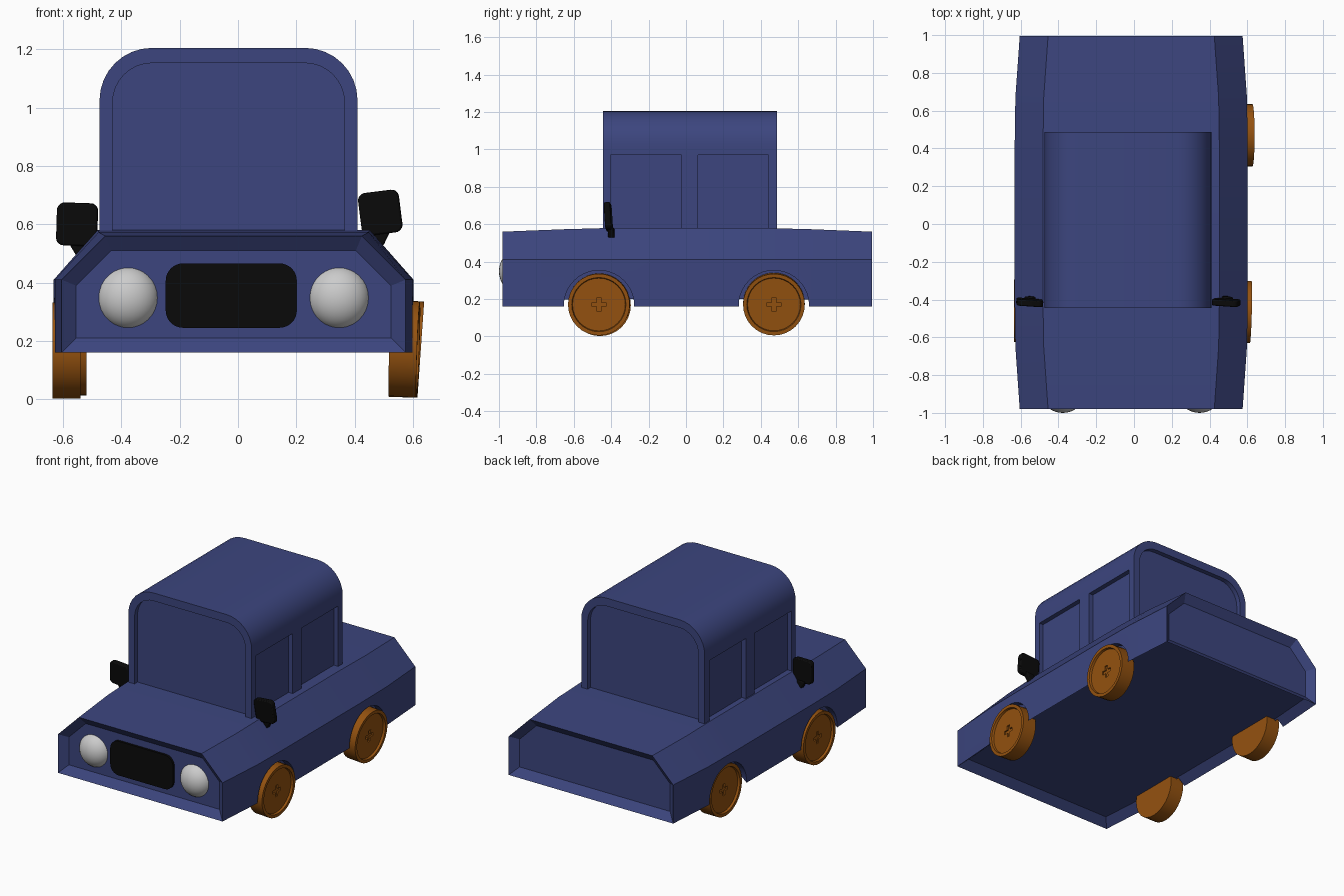
import bpy, bmesh, math
from mathutils import Matrix

if "Cube" in bpy.data.objects:
    bpy.data.objects.remove(bpy.data.objects["Cube"])

CX = -0.015  # body centre line


def material(name, rgb):
    m = bpy.data.materials.new(name)
    m.diffuse_color = (*rgb, 1)
    m.use_nodes = True
    m.node_tree.nodes["Principled BSDF"].inputs["Base Color"].default_value = m.diffuse_color
    return m


BLUE = material("blue", (0.045, 0.06, 0.21))
ORANGE = material("orange", (0.30, 0.085, 0.005))
BLACK = material("black", (0.003, 0.003, 0.003))


def finish(bm, name, mat=None, smooth=True):
    bmesh.ops.recalc_face_normals(bm, faces=bm.faces)
    me = bpy.data.meshes.new(name)
    bm.to_mesh(me)
    bm.free()
    ob = bpy.data.objects.new(name, me)
    bpy.context.collection.objects.link(ob)
    if mat:
        me.materials.append(mat)
    if smooth:
        soften(ob)
    return ob


def select(ob):
    bpy.ops.object.select_all(action='DESELECT')
    ob.select_set(True)
    bpy.context.view_layer.objects.active = ob


def soften(ob):
    select(ob)
    bpy.ops.object.shade_smooth_by_angle(angle=math.radians(25))


def cut(ob, cutters):
    for c in cutters:
        c.hide_render = True
        mod = ob.modifiers.new("cut", 'BOOLEAN')
        mod.operation, mod.solver, mod.object = 'DIFFERENCE', 'EXACT', c
        select(ob)
        bpy.ops.object.modifier_apply(modifier=mod.name)
        bpy.data.objects.remove(c)


def rounded(x0, x1, z0, z1, top, bottom=0, n=8):
    """Rectangle outline in x and z with rounded corners."""
    pts = []
    for cx, cz, r, a0 in ((x1, z1, top, 0), (x0, z1, top, 90), (x0, z0, bottom, 180), (x1, z0, bottom, 270)):
        cx += -r if cx == x1 else r
        cz += -r if cz == z1 else r
        for i in range(n + 1 if r else 1):
            a = math.radians(a0 + 90 * i / n)
            pts.append((cx + r * math.cos(a), cz + r * math.sin(a)))
    return pts


def loft(sections):
    """Skin a list of (y, outline) sections and cap the ends."""
    bm = bmesh.new()
    rings = [[bm.verts.new((x, y, z)) for x, z in pts] for y, pts in sections]
    for a, b in zip(rings, rings[1:]):
        for i in range(len(a)):
            j = (i + 1) % len(a)
            bm.faces.new((a[i], a[j], b[j], b[i]))
    bm.faces.new(rings[0])
    bm.faces.new(rings[-1])
    return bm


def box(name, x0, x1, y0, y1, z0, z1):
    return finish(loft([(y, [(x0, z0), (x1, z0), (x1, z1), (x0, z1)]) for y in (y0, y1)]), name, smooth=False)


# Lower body: chamfered section, slightly narrower at both ends
def section(w, top):
    half = [(w, 0.16), (w, 0.41), (w - 0.15, top)]
    return [(CX + x, z) for x, z in half] + [(CX - x, z) for x, z in reversed(half)]


bm = loft([(-0.98, section(0.59, 0.56)), (-0.65, section(0.613, 0.573)), (-0.4, section(0.617, 0.58)),
           (0.4, section(0.617, 0.58)), (0.67, section(0.613, 0.573)), (0.995, section(0.59, 0.56))])
bmesh.ops.recalc_face_normals(bm, faces=bm.faces)
# Recessed nose, tail and underside
for test, depth in ((lambda n: n.y < -0.9, 0.04), (lambda n: n.y > 0.9, 0.04), (lambda n: n.z < -0.9, 0.045)):
    faces = [f for f in bm.faces if test(f.normal)]
    bmesh.ops.inset_region(bm, faces=faces, thickness=0.05, depth=-depth, use_even_offset=True)
    bm.normal_update()
body = finish(bm, "body", BLUE, smooth=False)

# Wheel arches: shallow notches in the sides
arches = []
for s in (-1, 1):
    for y in (-0.465, 0.47):
        c = bmesh.new()
        bmesh.ops.create_cone(c, cap_ends=True, segments=40, radius1=0.188, radius2=0.188, depth=0.2,
                              matrix=Matrix.Translation((CX + s * 0.672, y, 0.165)) @ Matrix.Rotation(math.pi / 2, 4, 'Y'))
        arches.append(finish(c, "arch_cutter", smooth=False))
cut(body, arches)
soften(body)

# Cabin with recessed windows on all four sides
outline = rounded(-0.475, 0.41, 0.5, 1.205, 0.18)
cabin = finish(loft([(-0.445, outline), (0.487, outline)]), "cabin", BLUE, smooth=False)
pane = rounded(-0.43, 0.365, 0.56, 1.153, 0.135)
cutters = [finish(loft([(a, pane), (b, pane)]), "window_cutter", smooth=False)
           for a, b in ((-0.6, -0.415), (0.457, 0.6))]
for y0, y1 in ((-0.405, -0.025), (0.065, 0.44)):
    cutters += [box("side_cutter", x0, x1, y0, y1, 0.56, 0.97) for x0, x1 in ((-0.6, -0.445), (0.38, 0.6))]
cut(cabin, cutters)
soften(cabin)

# Grille
grille = rounded(-0.248, 0.202, 0.245, 0.466, 0.06, 0.06)
finish(loft([(-0.955, grille), (-0.92, grille)]), "grille", BLACK)

# Headlights
for side, x in (("left", -0.377), ("right", 0.347)):
    b = bmesh.new()
    bmesh.ops.create_uvsphere(b, u_segments=32, v_segments=16, radius=1,
                              matrix=Matrix.Translation((x, -0.91, 0.348)) @ Matrix.Diagonal((0.107, 0.09, 0.109, 1)))
    finish(b, "headlight_" + side)


# Wheels: button-like discs with a recessed face and a small cross groove
def wheel(name, side, x, y, z, camber, toe):
    bm = bmesh.new()
    n = 32
    profile = [(-0.095, 0.165), (0, 0.165), (0, 0.145), (-0.014, 0.141)]
    rings = [[bm.verts.new((px, r * math.cos(2 * math.pi * i / n), r * math.sin(2 * math.pi * i / n)))
              for i in range(n)] for px, r in profile]
    for a, b in zip(rings, rings[1:]):
        for i in range(n):
            j = (i + 1) % n
            bm.faces.new((a[i], a[j], b[j], b[i]))
    bm.faces.new(rings[0])
    bm.faces.new(rings[-1])
    ob = finish(bm, name, ORANGE, smooth=False)
    cut(ob, [box("groove_cutter", -0.024, 0.02, -a, a, -b, b) for a, b in ((0.038, 0.011), (0.011, 0.038))])
    soften(ob)
    ob.location = (x, y, z)
    ob.rotation_euler = (0, math.radians(camber), (math.pi if side < 0 else 0) + math.radians(toe))


wheel("wheel_front_right", 1, 0.618, -0.466, 0.17, 2, -1.5)
wheel("wheel_rear_right", 1, 0.627, 0.47, 0.17, 4, 0)
wheel("wheel_front_left", -1, -0.636, -0.46, 0.167, 0, 0)
wheel("wheel_rear_left", -1, -0.615, 0.47, 0.178, 0, 0)


# Mirrors: rounded plate on a short leaning stem
def mirror(name, x, z, side, tilt, turn):
    bm = loft([(y, rounded(-0.07, 0.07, -0.073, 0.073, 0.025, 0.025, 5)) for y in (-0.017, 0.017)])
    stem = [(-side * 0.045, -0.115), (-side * 0.005, -0.115), (side * 0.03, -0.06), (-side * 0.03, -0.06)]
    rings = [[bm.verts.new((px, y, pz)) for px, pz in stem] for y in (-0.008, 0.026)]
    for i in range(4):
        j = (i + 1) % 4
        bm.faces.new((rings[0][i], rings[0][j], rings[1][j], rings[1][i]))
    bm.faces.new(rings[0])
    bm.faces.new(rings[1])
    ob = finish(bm, name, BLACK)
    ob.location = (x, -0.415, z)
    ob.rotation_euler = (math.radians(4), math.radians(tilt), math.radians(turn))
    mod = ob.modifiers.new("soft edges", 'BEVEL')
    mod.width, mod.segments = 0.006, 2


mirror("mirror_right", 0.488, 0.64, 1, -7, -4)
mirror("mirror_left", -0.552, 0.6, -1, 2, -4)
